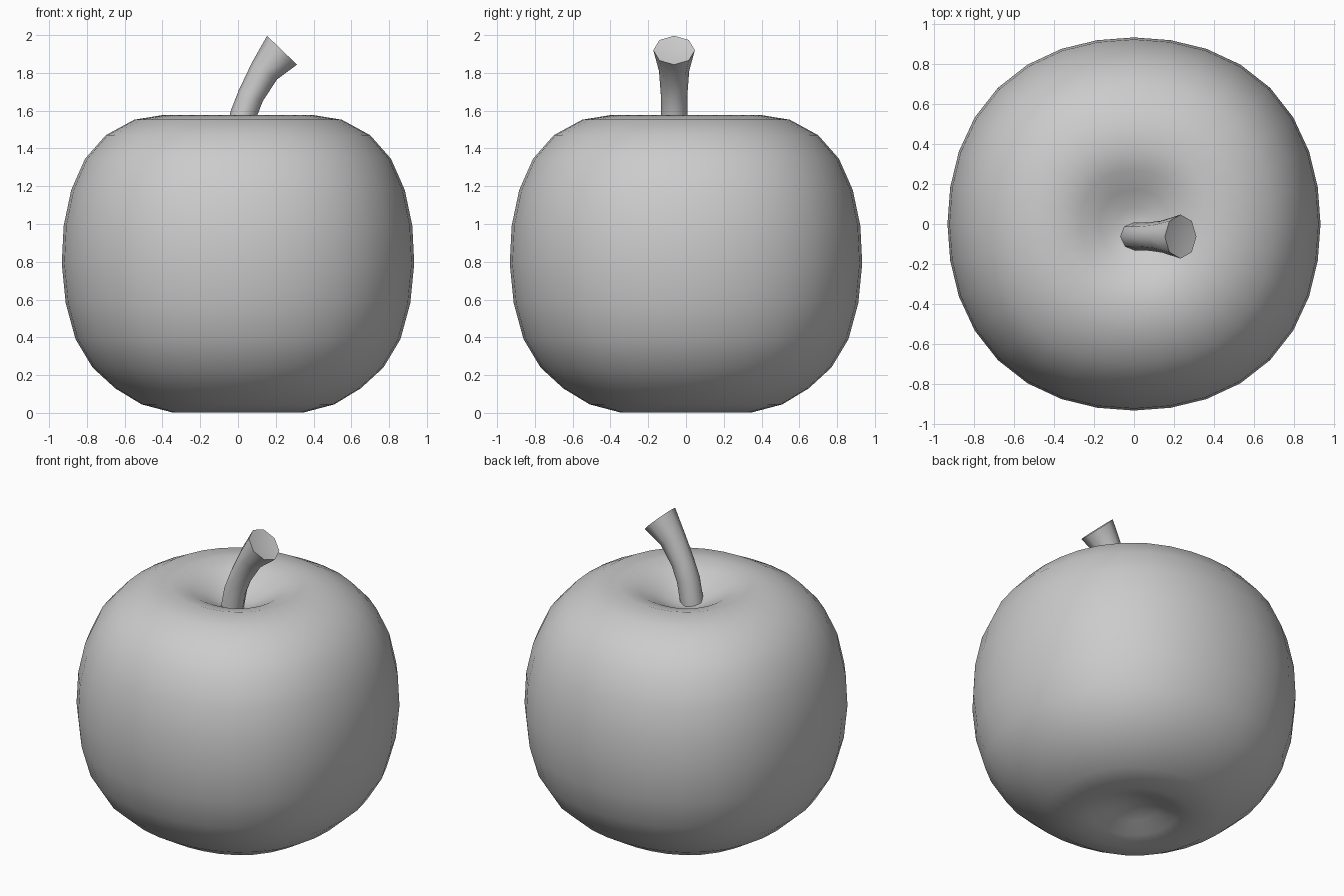
import bpy, bmesh, math
from mathutils import Vector

if "Cube" in bpy.data.objects:
    bpy.data.objects.remove(bpy.data.objects["Cube"])


def loft(name, rings, start, end, angle):
    """Skin a list of vertex rings, closing both ends with a fan to a point."""
    bm = bmesh.new()
    rows = [[bm.verts.new(p) for p in ring] for ring in rings]
    n = len(rows[0])
    for a, b in zip(rows, rows[1:]):
        for i in range(n):
            j = (i + 1) % n
            bm.faces.new((a[i], a[j], b[j], b[i]))
    for row, tip in ((rows[0], start), (rows[-1], end)):
        v = bm.verts.new(tip)
        for i in range(n):
            bm.faces.new((row[i], row[(i + 1) % n], v))
    bmesh.ops.recalc_face_normals(bm, faces=bm.faces)
    mesh = bpy.data.meshes.new(name)
    bm.to_mesh(mesh)
    bm.free()
    ob = bpy.data.objects.new(name, mesh)
    bpy.context.collection.objects.link(ob)
    bpy.context.view_layer.objects.active = ob
    ob.select_set(True)
    bpy.ops.object.shade_smooth_by_angle(angle=math.radians(angle))
    ob.select_set(False)
    return ob


# Fruit: slightly squared lathe with a dimple at each end
profile = [(0.07, 0.095), (0.15, 0.07), (0.25, 0.03), (0.35, 0.003), (0.51, 0.045),
           (0.65, 0.13), (0.77, 0.24), (0.86, 0.39), (0.912, 0.58), (0.933, 0.79),
           (0.923, 0.99), (0.883, 1.18), (0.81, 1.345), (0.70, 1.47), (0.55, 1.552),
           (0.39, 1.578), (0.27, 1.545), (0.17, 1.49), (0.08, 1.445)]
SIDES = 32
rings = []
for r, z in profile:
    ring = []
    for i in range(SIDES):
        a = math.tau * i / SIDES
        k = r * (1 + 0.016 * (1 - math.cos(4 * a)))
        ring.append((k * math.cos(a), k * math.sin(a), z))
    rings.append(ring)
loft("apple_body", rings, (0, 0, 0.10), (0, 0, 1.43), 80)

# Stem: eight-sided tube, bent towards +x and flaring at the tip
path = [(0.0, 1.43, 8, 0.07), (0.027, 1.575, 16, 0.07), (0.068, 1.68, 24, 0.07),
        (0.14, 1.81, 34, 0.08), (0.233, 1.92, 44, 0.11)]
rings = []
for x, z, tilt, r in path:
    t = math.radians(tilt)
    side = Vector((math.cos(t), 0, -math.sin(t)))
    c = Vector((x, -0.063, z))
    rings.append([c + r * (math.cos(math.tau * i / 8) * side
                           + Vector((0, math.sin(math.tau * i / 8), 0)))
                  for i in range(8)])
loft("stem", rings, (0, -0.063, 1.43), (0.222, -0.063, 1.908), 60)
